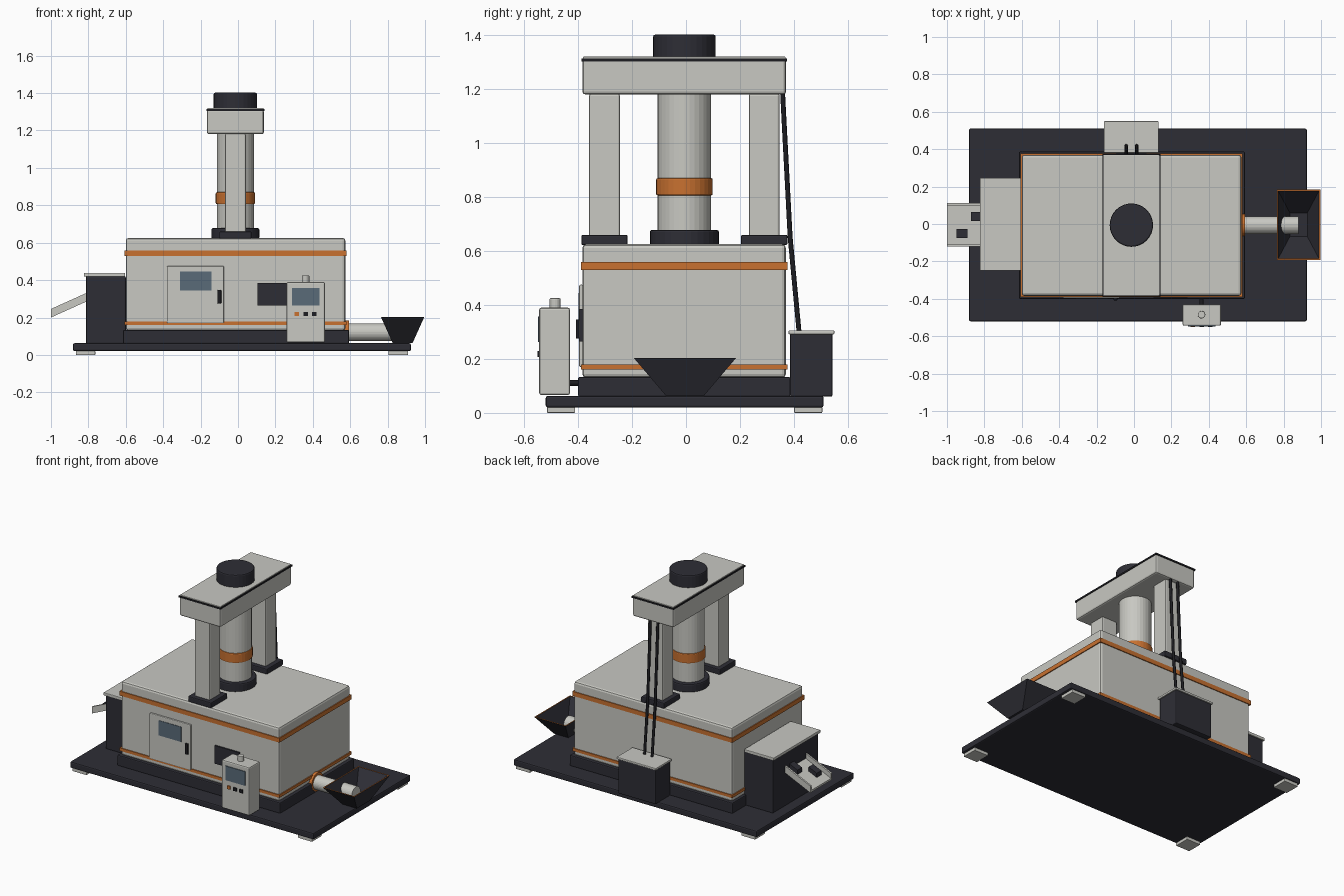
import bpy, bmesh, math
from mathutils import Vector

if "Cube" in bpy.data.objects:
    bpy.data.objects.remove(bpy.data.objects["Cube"])


def material(name, rgb):
    m = bpy.data.materials.new(name)
    m.diffuse_color = (*rgb, 1)
    m.use_nodes = True
    m.node_tree.nodes["Principled BSDF"].inputs["Base Color"].default_value = m.diffuse_color
    return m


LIGHT = material("warm light grey", (0.58, 0.58, 0.54))
DARK = material("dark slate", (0.027, 0.027, 0.036))
ORANGE = material("orange", (0.58, 0.165, 0.03))
GLASS = material("blue grey glass", (0.10, 0.145, 0.19))
BLACK = material("black", (0.012, 0.012, 0.015))


def finish(name, bm, mats, bevel=0.0):
    bmesh.ops.recalc_face_normals(bm, faces=bm.faces)
    me = bpy.data.meshes.new(name)
    bm.to_mesh(me)
    bm.free()
    for m in mats:
        me.materials.append(m)
    ob = bpy.data.objects.new(name, me)
    bpy.context.collection.objects.link(ob)
    if bevel:
        mod = ob.modifiers.new("edge_bevel", 'BEVEL')
        mod.width = bevel
        mod.segments = 2
        mod.limit_method = 'ANGLE'
        mod.angle_limit = math.radians(40)
    return ob


def box(name, x, y, z, mat, bevel=0.0):
    """Box from (min, max) ranges on each axis."""
    bm = bmesh.new()
    bmesh.ops.create_cube(bm, size=1)
    for v in bm.verts:
        v.co = [r[0] + (c + 0.5) * (r[1] - r[0]) for r, c in zip((x, y, z), v.co)]
    return finish(name, bm, [mat], bevel)


def tube(name, a, b, r, mat, bevel=0.0, sides=32):
    """Capped cylinder between two points."""
    a, b = Vector(a), Vector(b)
    d = b - a
    bm = bmesh.new()
    bmesh.ops.create_cone(bm, cap_ends=True, segments=sides, radius1=r, radius2=r, depth=d.length)
    ob = finish(name, bm, [mat], bevel)
    ob.location = (a + b) / 2
    ob.rotation_euler = d.to_track_quat('Z', 'Y').to_euler()
    return ob


def prism_y(name, profile, y, mat):
    """Extrude an (x, z) profile along y."""
    bm = bmesh.new()
    f = bm.faces.new([bm.verts.new((px, y[0], pz)) for px, pz in profile])
    ext = bmesh.ops.extrude_face_region(bm, geom=[f])
    for v in ext["geom"]:
        if isinstance(v, bmesh.types.BMVert):
            v.co.y = y[1]
    return finish(name, bm, [mat])


CX, CY = -0.014, -0.006

# Base slab and feet
box("base_slab", (-0.882, 0.924), (-0.52, 0.51), (0.02, 0.063), DARK, 0.008)
for fx in (-0.815, 0.857):
    for fy in (-0.463, 0.453):
        box("foot", (fx - 0.052, fx + 0.052), (fy - 0.052, fy + 0.052), (0, 0.022), LIGHT, 0.003)

# Main housing with plinth and trim bands
box("plinth", (-0.615, 0.593), (-0.4, 0.387), (0.06, 0.133), DARK, 0.006)
box("housing", (-0.6, 0.574), (-0.384, 0.37), (0.13, 0.625), LIGHT, 0.014)
for n, z in (("lower_band", (0.16, 0.179)), ("upper_band", (0.53, 0.559))):
    box(n, (-0.606, 0.58), (-0.39, 0.376), z, ORANGE)

# Front door, window, handle and vent
box("door", (-0.38, -0.075), (-0.396, -0.38), (0.17, 0.475), LIGHT, 0.005)
box("door_window", (-0.31, -0.143), (-0.399, -0.39), (0.345, 0.445), GLASS)
box("door_handle", (-0.11, -0.089), (-0.408, -0.39), (0.275, 0.347), BLACK, 0.004)
box("vent", (0.103, 0.285), (-0.394, -0.38), (0.264, 0.385), DARK)

# Press column
for n, z0, z1, r, m, bv in (
        ("column_flange", 0.62, 0.678, 0.128, DARK, 0.008),
        ("column", 0.66, 1.19, 0.099, LIGHT, 0),
        ("column_ring", 0.806, 0.87, 0.105, ORANGE, 0.006),
        ("motor_cap", 1.31, 1.402, 0.116, DARK, 0.008)):
    tube(n, (CX, CY, z0), (CX, CY, z1), r, m, bv)

# Side posts and their feet
for s in (-1, 1):
    py = CY + s * 0.296
    box("post_base", (CX - 0.086, CX + 0.086), (py - 0.086, py + 0.086), (0.622, 0.66), DARK, 0.006)
    box("post", (CX - 0.056, CX + 0.056), (py - 0.057, py + 0.057), (0.65, 1.182), LIGHT, 0.007)

# Crossbeam with dark seam under its lid
box("crossbeam", (-0.166, 0.138), (-0.384, 0.371), (1.18, 1.312), LIGHT, 0.011)
box("beam_seam", (-0.169, 0.141), (-0.387, 0.374), (1.303, 1.314), BLACK)
box("beam_lid", (-0.164, 0.136), (-0.382, 0.369), (1.31, 1.32), LIGHT, 0.003)

# Discharge box
box("discharge_box", (-0.813, -0.6), (-0.243, 0.241), (0.06, 0.42), DARK, 0.006)
box("discharge_lid", (-0.824, -0.603), (-0.249, 0.247), (0.418, 0.438), LIGHT, 0.004)


# Sloped chute: floor, two cheeks and pieces sliding on it
def chute_z(x):
    return 0.2 + 0.45 * (x + 1.0)


def slope(x0, x1, lo, hi):
    return [(x0, chute_z(x0) + lo), (x1, chute_z(x1) + lo),
            (x1, chute_z(x1) + hi), (x0, chute_z(x0) + hi)]


prism_y("chute_floor", slope(-1, -0.8, 0, 0.013), (-0.117, 0.11), LIGHT)
for y in ((-0.12, -0.108), (0.1, 0.112)):
    prism_y("chute_cheek", slope(-1, -0.8, 0, 0.046), y, LIGHT)
for px, py in ((-0.92, -0.052), (-0.842, 0.04)):
    prism_y("chute_piece", slope(px - 0.03, px + 0.03, 0.01, 0.042), (py - 0.024, py + 0.024), DARK)

# Control cabinet with screen, buttons, beacon and conduit
box("control_cabinet", (0.26, 0.465), (-0.544, -0.43), (0.066, 0.39), LIGHT, 0.008)
box("control_screen", (0.29, 0.436), (-0.549, -0.54), (0.263, 0.358), GLASS)
for bx, m in ((0.315, ORANGE), (0.362, BLACK), (0.407, BLACK)):
    box("control_button", (bx - 0.012, bx + 0.012), (-0.551, -0.54), (0.208, 0.23), m)
tube("beacon", (0.361, -0.485, 0.385), (0.361, -0.485, 0.425), 0.02, LIGHT, 0.004, 20)
tube("conduit", (0.361, -0.44, 0.11), (0.361, -0.39, 0.11), 0.011, BLACK, 0, 12)

# Feed pipe and its collar
tube("feed_pipe", (0.57, CY, 0.122), (0.88, CY, 0.122), 0.047, LIGHT)
tube("feed_collar", (0.57, CY, 0.125), (0.594, CY, 0.125), 0.06, ORANGE)


# Hollow tapered hopper with an orange rim
def ring(bm, hx, hy, z):
    return [bm.verts.new((0.88 + sx * hx, -0.004 + sy * hy, z))
            for sx, sy in ((-1, -1), (1, -1), (1, 1), (-1, 1))]


bm = bmesh.new()
rings = [ring(bm, *p) for p in ((0.053, 0.07, 0.063), (0.116, 0.189, 0.203),
                                (0.109, 0.181, 0.203), (0.047, 0.064, 0.07))]
for k in range(3):
    for i in range(4):
        j = (i + 1) % 4
        f = bm.faces.new((rings[k][i], rings[k][j], rings[k + 1][j], rings[k + 1][i]))
        f.material_index = 1 if k == 1 else 0
bm.faces.new(rings[0])
bm.faces.new(rings[3])
finish("hopper", bm, [DARK, ORANGE])

# Rear tank with lid
box("rear_tank", (-0.154, 0.124), (0.386, 0.543), (0.06, 0.295), DARK, 0.006)
box("rear_tank_lid", (-0.161, 0.131), (0.38, 0.55), (0.291, 0.306), LIGHT, 0.004)

# Twin hoses from crossbeam to tank
for hx in (-0.042, 0.014):
    cu = bpy.data.curves.new("hose", 'CURVE')
    cu.dimensions = '3D'
    cu.bevel_depth = 0.009
    cu.bevel_resolution = 2
    cu.use_fill_caps = True
    sp = cu.splines.new('POLY')
    pts = [(hx, 0.358, 1.185), (hx, 0.386, 0.65), (hx, 0.419, 0.30)]
    sp.points.add(len(pts) - 1)
    for p, co in zip(sp.points, pts):
        p.co = (*co, 1)
    cu.materials.append(BLACK)
    bpy.context.collection.objects.link(bpy.data.objects.new("hose", cu))
